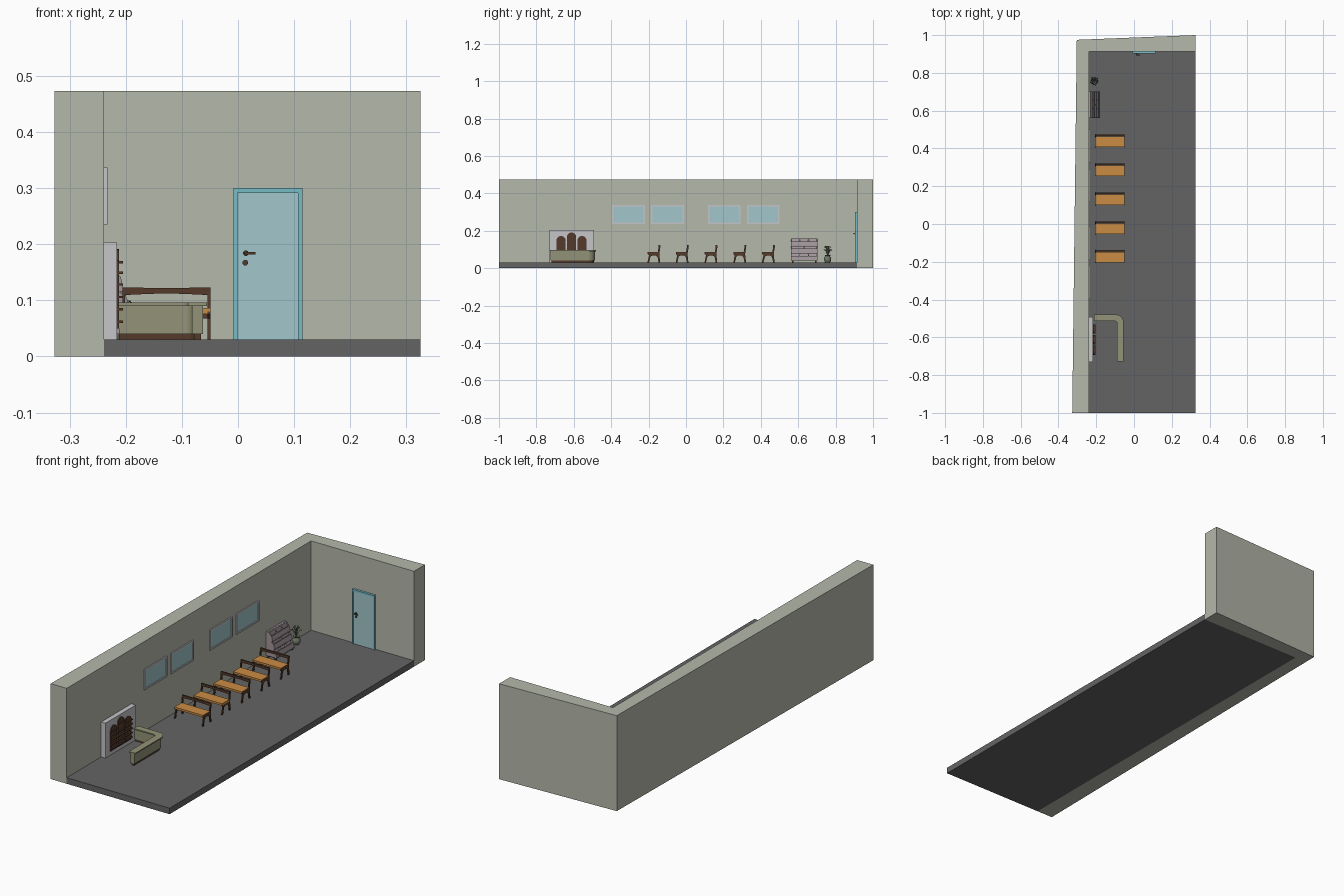
import bpy, bmesh, math
from mathutils import Vector, Matrix

if "Cube" in bpy.data.objects:
    bpy.data.objects.remove(bpy.data.objects["Cube"])


def material(name, *rgb):
    lin = [(c / 255 / 12.92) if c < 11 else ((c / 255 + 0.055) / 1.055) ** 2.4 for c in rgb]
    m = bpy.data.materials.new(name)
    m.use_nodes = True
    m.diffuse_color = (*lin, 1)
    m.node_tree.nodes["Principled BSDF"].inputs["Base Color"].default_value = (*lin, 1)
    return m


SAGE = material("sage wall", 181, 184, 170)
FLOOR = material("grey floor", 100, 100, 100)
TEAL = material("teal frame", 120, 188, 198)
BLUE = material("pale blue", 162, 198, 203)
PALE = material("pale grey", 198, 198, 202)
BROWN = material("dark wood", 84, 58, 42)
ORANGE = material("orange wood", 202, 140, 68)
OLIVE = material("olive counter", 147, 147, 120)
MAUVE = material("mauve rack", 162, 150, 154)
LEAF = material("grey green", 112, 122, 104)


def finish(name, bm, mat, smooth=False):
    bmesh.ops.recalc_face_normals(bm, faces=bm.faces)
    me = bpy.data.meshes.new(name)
    bm.to_mesh(me)
    bm.free()
    me.materials.append(mat)
    ob = bpy.data.objects.new(name, me)
    bpy.context.collection.objects.link(ob)
    if smooth:
        bpy.ops.object.select_all(action='DESELECT')
        ob.select_set(True)
        bpy.context.view_layer.objects.active = ob
        bpy.ops.object.shade_smooth_by_angle(angle=math.radians(40))
    return ob


def add_prism(bm, pts, axis, lo, hi):
    """Extrude a 2D outline along x (outline y,z), y (x,z) or z (x,y)."""
    put = {'x': lambda p, t: (t, *p), 'y': lambda p, t: (p[0], t, p[1]),
           'z': lambda p, t: (*p, t)}[axis]
    a = [bm.verts.new(put(p, lo)) for p in pts]
    b = [bm.verts.new(put(p, hi)) for p in pts]
    bm.faces.new(a)
    bm.faces.new(b[::-1])
    for i in range(len(pts)):
        j = (i + 1) % len(pts)
        bm.faces.new((a[i], b[i], b[j], a[j]))


def add_box(bm, x0, x1, y0, y1, z0, z1):
    add_prism(bm, [(x0, y0), (x1, y0), (x1, y1), (x0, y1)], 'z', z0, z1)


def prism(name, mat, pts, axis, lo, hi, smooth=False):
    bm = bmesh.new()
    add_prism(bm, pts, axis, lo, hi)
    return finish(name, bm, mat, smooth)


def boxes(name, mat, *dims):
    bm = bmesh.new()
    for d in dims:
        add_box(bm, *d)
    return finish(name, bm, mat)


def arc(cx, cy, r, a0, a1, n=8):
    return [(cx + r * math.cos(math.radians(a0 + (a1 - a0) * i / n)),
             cy + r * math.sin(math.radians(a0 + (a1 - a0) * i / n))) for i in range(n + 1)]


WX, WY, FZ = -0.239, 0.914, 0.03   # inner wall faces and floor level

# Room shell
prism("walls", SAGE, [(-0.327, -1), (WX, -1), (WX, WY), (0.325, WY), (0.325, 1), (-0.303, 0.975)],
      'z', 0, 0.473)
boxes("floor", FLOOR, (WX, 0.325, -1, WY, 0, FZ))

# Door with frame and handle
boxes("door_frame", TEAL, (-0.008, -0.001, 0.903, WY, FZ, 0.3), (0.107, 0.115, 0.903, WY, FZ, 0.3),
      (-0.001, 0.107, 0.903, WY, 0.291, 0.3))
boxes("door", BLUE, (-0.001, 0.107, 0.907, WY, FZ, 0.291))
prism("handle_plate", BROWN, arc(0.014, 0.184, 0.005, 0, 337.5, 15), 'y', 0.901, 0.907)
boxes("handle_lever", BROWN, (0.011, 0.031, 0.893, 0.897, 0.182, 0.186),
      (0.012, 0.016, 0.893, 0.902, 0.182, 0.186))
prism("keyhole_plate", BROWN, arc(0.013, 0.167, 0.005, 0, 337.5, 15), 'y', 0.903, 0.907)

# Windows
for i, y in enumerate((-0.395, -0.187, 0.117, 0.325)):
    y1, z0, z1, w = y + 0.175, 0.235, 0.337, 0.008
    boxes(f"window_frame_{i}", PALE, (WX, -0.233, y, y1, z0, z0 + w), (WX, -0.233, y, y1, z1 - w, z1),
          (WX, -0.233, y, y + w, z0 + w, z1 - w), (WX, -0.233, y1 - w, y1, z0 + w, z1 - w))
    boxes(f"window_glass_{i}", BLUE, (WX, -0.236, y + w, y1 - w, z0 + w, z1 - w))

# Display panel with three arched shelves
boxes("display_panel", PALE, (WX, -0.216, -0.73, -0.492, FZ, 0.203))
for i, (y, top) in enumerate(((-0.668, 0.172), (-0.612, 0.191), (-0.556, 0.172))):
    r = 0.025
    outline = [(y - r, 0.05), (y + r, 0.05)] + arc(y, top - r, r, 0, 180, 12)
    prism(f"arched_shelf_{i}", BROWN, outline, 'x', -0.216, -0.212)
    boxes(f"shelf_boards_{i}", BROWN,
          *[(-0.212, -0.205, y - r, y + r, z, z + 0.004) for z in (0.06, 0.082, 0.104, 0.126, top - r)])


# Reception counter: L shape with a rounded corner
def counter(inset, end):
    ox, oy, ix, iy = -0.055 - inset, -0.48 - inset, -0.089 + inset, -0.513 + inset
    return ([(-0.212, oy)] + arc(ox - 0.04, oy - 0.04, 0.04, 90, 0) + [(ox, end), (ix, end)]
            + arc(ix - 0.015, iy - 0.015, 0.015, 0, 90) + [(-0.212, iy)])


prism("counter_top", OLIVE, counter(0, -0.727), 'z', 0.09, 0.096, True)
prism("counter_body", OLIVE, counter(0.007, -0.724), 'z', 0.04, 0.09, True)
prism("counter_plinth", BROWN, counter(0.011, -0.72), 'z', FZ, 0.04, True)

# Benches
side = [(-0.034, 0.03), (-0.026, 0.03), (-0.018, 0.062), (-0.008, 0.068), (0.01, 0.068),
        (0.02, 0.06), (0.026, 0.03), (0.034, 0.03), (0.029, 0.075), (0.036, 0.12),
        (0.027, 0.12), (0.021, 0.084), (-0.032, 0.084), (-0.034, 0.076), (-0.026, 0.068)]
for i, y in enumerate((0.44, 0.287, 0.133, -0.021, -0.172)):
    bm = bmesh.new()
    for x in (-0.206, -0.054):
        add_prism(bm, [(y + a, z) for a, z in side], 'x', x, x + 0.005)
    finish(f"bench_ends_{i}", bm, BROWN)
    n = 8
    xs = [-0.206 + 0.157 * k / n for k in range(n + 1)]
    bow = [0.003 * math.sin(math.pi * k / n) for k in range(n + 1)]
    rail = [(x, 0.109 + b) for x, b in zip(xs, bow)] + [(x, 0.123 - b * 0.3) for x, b in zip(xs[::-1], bow)]
    prism(f"bench_back_rail_{i}", BROWN, rail, 'y', y + 0.026, y + 0.034)
    boxes(f"bench_seat_{i}", ORANGE, (-0.205, -0.049, y - 0.033, y + 0.024, 0.076, 0.086))
    boxes(f"bench_stretcher_{i}", BROWN, (-0.203, -0.052, y - 0.003, y + 0.003, 0.068, 0.076))

# Leaflet rack: three stepped tiers with sloping pockets
Y0, Y1 = 0.562, 0.702
bm = bmesh.new()
for k in range(3):
    z, x = 0.04 + 0.038 * k, -0.181 - 0.011 * k
    # sloping back plate, tier floor and front lip
    add_prism(bm, [(x - 0.016, z), (x - 0.012, z), (x - 0.026, z + 0.043), (x - 0.03, z + 0.043)],
              'y', Y0, Y1)
    add_prism(bm, [(WX, z), (x, z), (x, z + 0.004), (WX, z + 0.004)], 'y', Y0, Y1)
    add_prism(bm, [(x - 0.003, z), (x, z), (x - 0.006, z + 0.026), (x - 0.009, z + 0.026)], 'y', Y0, Y1)
    for j in range(4 if k % 2 == 0 else 3):
        y = Y0 + (Y1 - Y0 - 0.003) * j / (3 if k % 2 == 0 else 2)
        add_prism(bm, [(x - 0.03, z), (x, z), (x - 0.006, z + 0.026), (x - 0.026, z + 0.043)],
                  'y', y, y + 0.003)
add_prism(bm, [(WX, 0.04), (-0.197, 0.04), (-0.222, 0.158), (WX, 0.158)], 'y', Y0, Y1)
finish("leaflet_rack", bm, MAUVE)
boxes("rack_feet", BROWN, *[(x, x + 0.008, y, y + 0.008, FZ, 0.04)
                            for x in (-0.235, -0.195) for y in (Y0 + 0.004, Y1 - 0.012)])

# Potted plant: lathed pot and arching leaves
PX, PY = -0.21, 0.757
profile = [(0.012, 0.03), (0.019, 0.042), (0.019, 0.052), (0.012, 0.064), (0.015, 0.07), (0.0, 0.066)]
bm = bmesh.new()
vs = [bm.verts.new((PX + r, PY, z)) for r, z in [(0, 0.03)] + profile]
es = [bm.edges.new(p) for p in zip(vs, vs[1:])]
bmesh.ops.spin(bm, geom=vs + es, cent=(PX, PY, 0), axis=(0, 0, 1), angle=math.tau, steps=16)
bmesh.ops.remove_doubles(bm, verts=bm.verts, dist=0.0001)
finish("plant_pot", bm, LEAF, True)
bm = bmesh.new()
for k in range(9):
    turn = Matrix.Rotation(math.tau * k / 9, 3, 'Z')
    reach, high = (0.027, 0.1) if k % 2 else (0.018, 0.118)
    rows = []
    for t, w in ((0, 0.002), (0.35, 0.004), (0.7, 0.005), (1, 0.0005)):
        z = 0.064 + (high - 0.064) * math.sin(t * 2.1)
        rows.append([bm.verts.new(Vector((PX, PY, z)) + turn @ Vector((reach * t, s * w, 0)))
                     for s in (-1, 1)])
    for a, b in zip(rows, rows[1:]):
        bm.faces.new((a[0], a[1], b[1], b[0]))
finish("plant_leaves", bm, LEAF)
